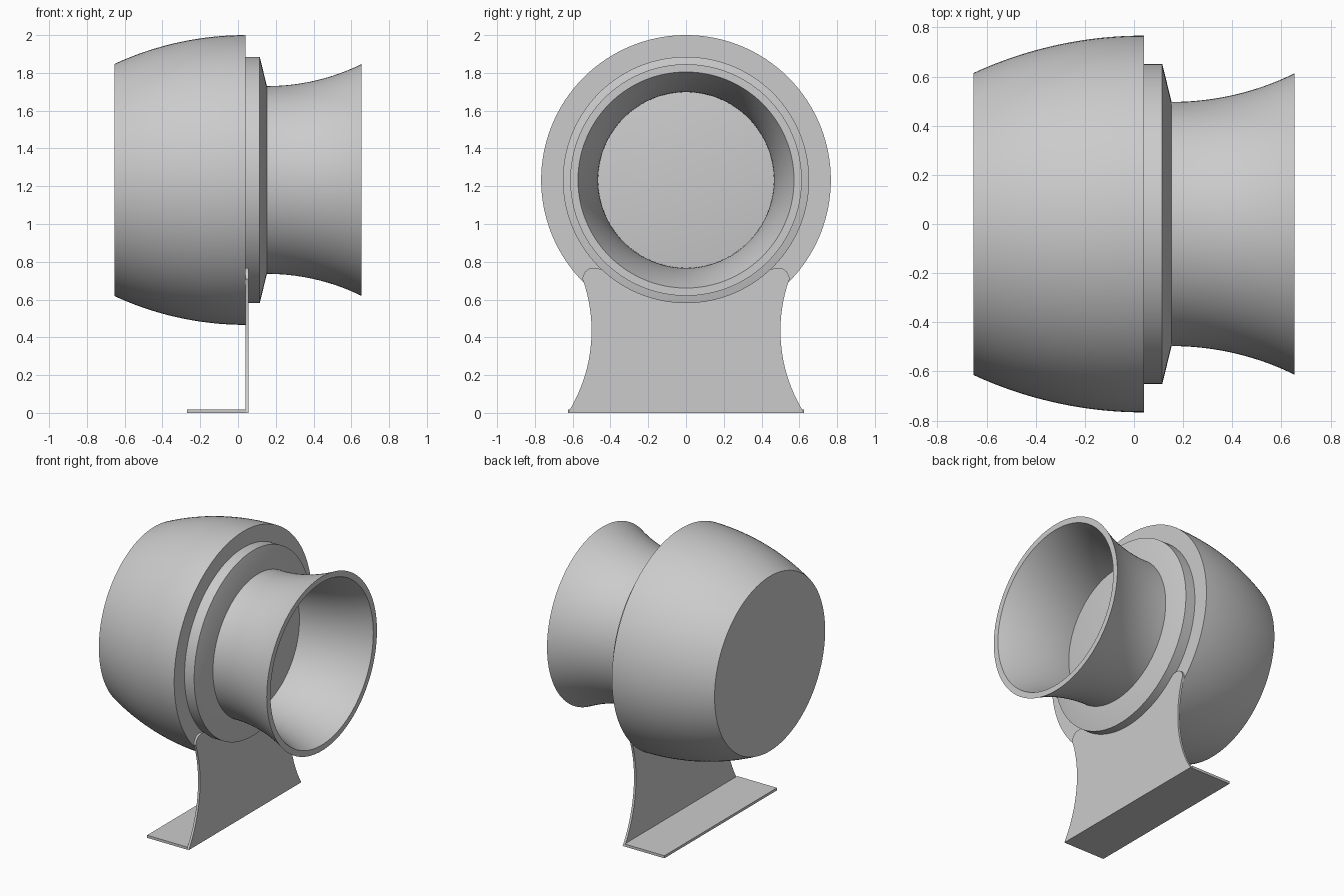
import bpy, bmesh, math

if "Cube" in bpy.data.objects:
    bpy.data.objects.remove(bpy.data.objects["Cube"])

AXIS_Z = 1.233   # height of the horizontal axis of revolution
SEG = 128


def finish(bm, name):
    bmesh.ops.recalc_face_normals(bm, faces=bm.faces)
    mesh = bpy.data.meshes.new(name)
    bm.to_mesh(mesh)
    bm.free()
    ob = bpy.data.objects.new(name, mesh)
    bpy.context.collection.objects.link(ob)
    bpy.ops.object.select_all(action='DESELECT')
    ob.select_set(True)
    bpy.context.view_layer.objects.active = ob
    bpy.ops.object.shade_smooth_by_angle(angle=math.radians(25))
    return ob


def flare(x_flat, r_flat, x_end, r_end, n=20):
    """Circular arc profile, level at x_flat and curving to (x_end, r_end)."""
    d, s = abs(x_end - x_flat), abs(r_end - r_flat)
    rad = (d * d + s * s) / (2 * s)
    sign = 1 if r_end > r_flat else -1
    pts = []
    for i in range(n + 1):
        x = x_flat + (x_end - x_flat) * i / n
        sag = rad - math.sqrt(rad * rad - (x - x_flat) ** 2)
        pts.append((x, r_flat + sign * sag))
    return pts


def revolve(name, profile, cap=True):
    """Spin an (x, radius) profile about the horizontal axis."""
    bm = bmesh.new()
    rings = []
    for x, r in profile:
        rings.append([bm.verts.new((x, r * math.cos(2 * math.pi * k / SEG),
                                    AXIS_Z + r * math.sin(2 * math.pi * k / SEG)))
                      for k in range(SEG)])
    for a, b in zip(rings, rings[1:]):
        for k in range(SEG):
            j = (k + 1) % SEG
            bm.faces.new((a[k], a[j], b[j], b[k]))
    if cap:
        bm.faces.new(rings[0])
        bm.faces.new(rings[-1])
    return finish(bm, name)


def slab(name, outline, x0, x1):
    """Extrude a (y, z) outline along x."""
    bm = bmesh.new()
    face = bm.faces.new([bm.verts.new((x0, y, z)) for y, z in outline])
    out = bmesh.ops.extrude_face_region(bm, geom=[face])
    for v in out['geom']:
        if isinstance(v, bmesh.types.BMVert):
            v.co.x = x1
    return finish(bm, name)


# Bulging closed housing
revolve("housing", flare(0.04, 0.767, -0.653, 0.615))

# Stepped collar with a tapered front
revolve("collar", [(0.03, 0.652), (0.115, 0.652), (0.153, 0.497)])

# Flared horn with wall thickness, open at the mouth
outer = flare(0.153, 0.497, 0.653, 0.613)
inner = flare(0.153, 0.465, 0.653, 0.572)
revolve("horn", outer + inner[::-1], cap=False)

# Bracket upright: concave sides, rounded shoulders, saddle under the collar
half = []
R = 0.815
for i in range(21):
    z = 0.692 * i / 20
    half.append((0.5 + R - math.sqrt(R * R - (z - 0.435) ** 2), z))
half += [(0.549, 0.71), (0.543, 0.731), (0.531, 0.75), (0.513, 0.763),
         (0.49, 0.768), (0.468, 0.766)]
for i in range(17):
    a = math.radians(43 * (1 - i / 16))
    half.append((0.65 * math.sin(a), AXIS_Z - 0.65 * math.cos(a)))
outline = half + [(-y, z) for y, z in half[-2::-1]]
slab("bracket_upright", outline, 0.039, 0.055)

# Bracket foot
w = half[0][0]
slab("bracket_foot", [(-w, 0), (w, 0), (w, 0.018), (-w, 0.018)], -0.27, 0.04)
